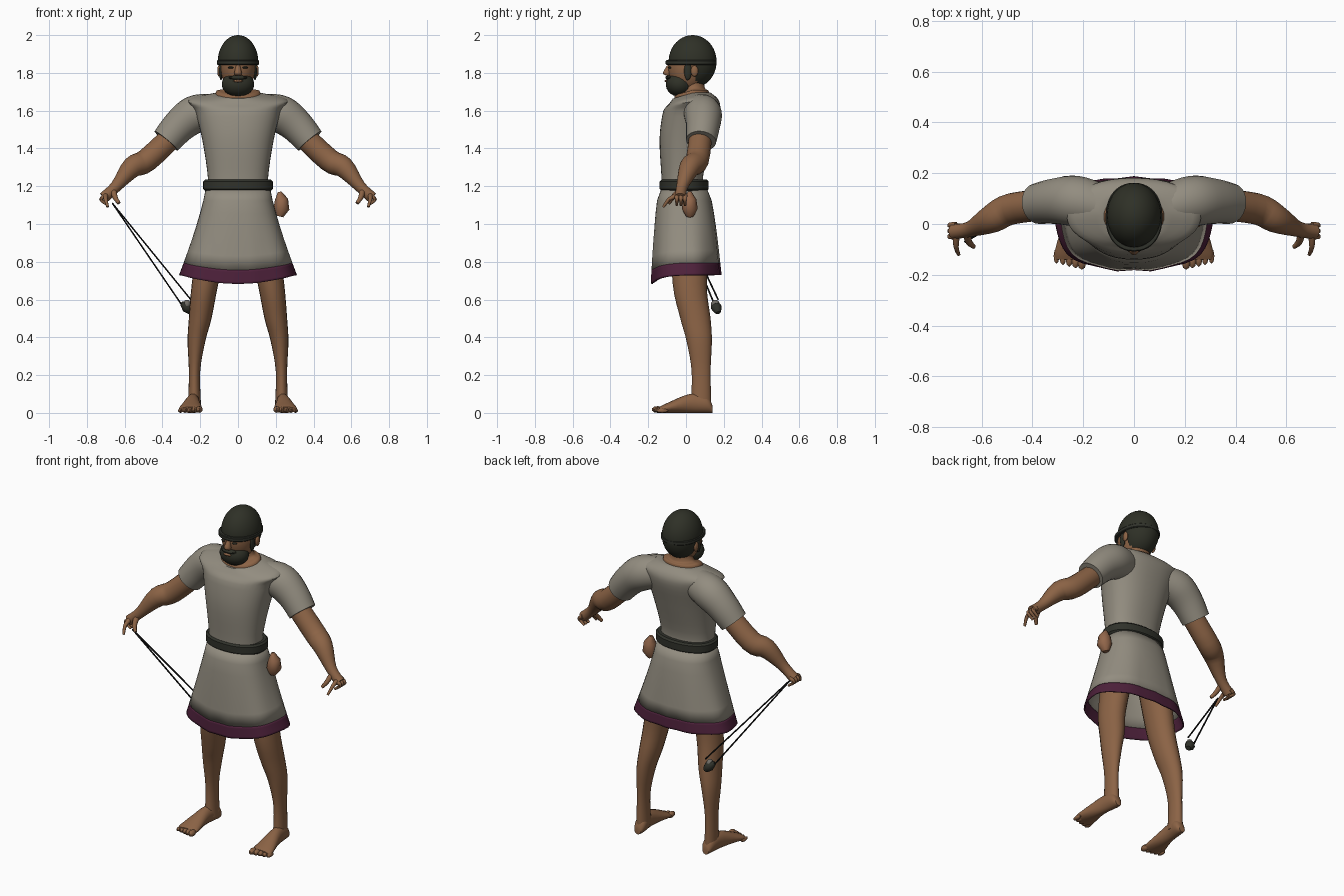
import bpy, bmesh, math
from mathutils import Vector, Matrix

cube = bpy.data.objects.get("Cube")
if cube:
    bpy.data.objects.remove(cube, do_unlink=True)

parts = []


def material(name, red, green, blue):
    mat = bpy.data.materials.new(name)
    mat.use_nodes = True
    colour = (red, green, blue, 1)
    mat.diffuse_color = colour
    mat.node_tree.nodes["Principled BSDF"].inputs["Base Color"].default_value = colour
    return mat


SKIN = material("skin", .26, .125, .06)
CLOTH = material("wool cloth", .29, .265, .215)
PURPLE = material("purple hem", .075, .015, .043)
HAIR = material("dark hair", .028, .03, .02)
LEATHER = material("dark leather", .03, .032, .024)
CORD = material("black cord", .01, .01, .01)
STONE = material("grey stone", .16, .15, .13)
BAG = material("bag leather", .29, .135, .07)


def finish(name, bm, mat, keep=None):
    """Turn a bmesh into an object, dropping faces whose centre fails the keep rule."""
    if keep:
        dropped = [face for face in bm.faces if not keep(face.calc_center_median())]
        bmesh.ops.delete(bm, geom=dropped, context='FACES')
    bmesh.ops.recalc_face_normals(bm, faces=bm.faces[:])
    mesh = bpy.data.meshes.new(name)
    bm.to_mesh(mesh)
    bm.free()
    mesh.materials.append(mat)
    obj = bpy.data.objects.new(name, mesh)
    bpy.context.collection.objects.link(obj)
    parts.append(obj)
    return obj


def resample(rings, steps):
    """Catmull-Rom interpolation between ring tuples."""
    padded = [rings[0], *rings, rings[-1]]
    result = []
    for before, start, end, after in zip(padded, padded[1:], padded[2:], padded[3:]):
        for step in range(steps):
            t = step / steps
            result.append([b + t / 2 * (c - a + t * (2 * a - 5 * b + 4 * c - d
                                                     + t * (3 * b - 3 * c + d - a)))
                           for a, b, c, d in zip(before, start, end, after)])
    return result + [rings[-1]]


def loft(name, rings, mat, axis=None, side=(0, 1, 0), sides=20, steps=4, mirror=1,
         power=2, caps=True, warp=None):
    """Skin of rings (x, y, z, radius along side, other radius)."""
    rings = resample(rings, steps)
    centres = [Vector(ring[:3]) for ring in rings]
    last = len(centres) - 1
    bm = bmesh.new()
    loops = []
    for i, ring in enumerate(rings):
        along = Vector(axis) if axis else centres[min(i + 1, last)] - centres[max(i - 1, 0)]
        along.normalize()
        u = Vector(side)
        u = (u - along * u.dot(along)).normalized()
        v = along.cross(u)
        loop = []
        for j in range(sides):
            angle = math.tau * j / sides
            c, s = [math.copysign(abs(w) ** (2 / power), w)
                    for w in (math.cos(angle), math.sin(angle))]
            point = centres[i] + u * c * ring[3] + v * s * ring[-1]
            if warp:
                point = warp(point)
            point.x *= mirror
            loop.append(bm.verts.new(point))
        loops.append(loop)
    for low, high in zip(loops, loops[1:]):
        for j in range(sides):
            bm.faces.new((low[j - 1], low[j], high[j], high[j - 1]))
    if caps:
        bm.faces.new(loops[0])
        bm.faces.new(loops[-1])
    return finish(name, bm, mat)


def stack(name, rings, mat, **options):
    """Level rings on the centre line, each (z, y, half width, half depth)."""
    return loft(name, [(0, y, z, width, depth) for z, y, width, depth in rings], mat,
                axis=(0, 0, 1), side=(1, 0, 0), sides=40, **options)


def band(name, z, y, width, depth, height, mat):
    """Flat strap around the body with softened edges."""
    strap = stack(name, [(z + end * height / 2, y, width, depth) for end in (-1, 1)], mat,
                  steps=1, power=2.2)
    bevel = strap.modifiers.new("soft edge", 'BEVEL')
    bevel.width = height / 6


def digit(name, points, radius, mirror):
    """Tapered finger through the points."""
    rings = [(*point, radius * (1 - i / 4)) for i, point in enumerate(points)]
    loft(name, rings, SKIN, side=(1, .3, 0), sides=8, mirror=mirror)


def blob(name, centre, radii, mat, segments=12, keep=None):
    bm = bmesh.new()
    bmesh.ops.create_uvsphere(bm, u_segments=segments, v_segments=segments // 2 + 1, radius=1,
                              matrix=Matrix.Translation(centre) @ Matrix.Diagonal((*radii, 1)))
    return finish(name, bm, mat, keep)


# Tunic body, with the neckline dipping at the front
def neckline(point):
    lift = min(1, max(0, (point.z - 1.6) * 11))
    point.z += .28 * lift * min(0, point.y - .04)
    return point


stack("tunic_body", [(1.17, -.01, .17, .12), (1.25, -.02, .16, .11), (1.45, 0, .19, .14),
                     (1.6, .03, .23, .15), (1.66, .04, .26, .13), (1.695, .03, .12, .1)],
      CLOTH, power=2.3, warp=neckline)
blob("chest_fold", (.01, -.09, 1.6), (.04, .014, .01), CLOTH)


# Flared skirt and hem, longer at the front with a wavy edge
def flare(t):
    return 1.19 - .46 * t, -.01 * (1 - t), .17 + .14 * t ** 1.2, .12 + .065 * math.sqrt(t)


def drape(point):
    t = max(0, (1.1 - point.z) * 2.5)
    wave = 1 + .02 * t * math.sin(9 * math.atan2(point.y, point.x))
    dip = max(0, -point.y * 5) * max(0, 1 - (point.x * 3) ** 2)
    return Vector((point.x * wave, point.y * wave, point.z - .055 * t * dip))


for name, top, bottom, mat in (("tunic_skirt", 0, .86, CLOTH), ("skirt_hem", .86, 1, PURPLE)):
    rings = [flare(top + (bottom - top) * i / 6) for i in range(7)]
    cloth = stack(name, rings, mat, steps=1, power=2.4, caps=False, warp=drape)
    cloth.modifiers.new("thickness", 'SOLIDIFY').thickness = .008

# Belt and hip bag
band("belt", 1.205, -.01, .185, .13, .06, LEATHER)
loft("hip_bag", [(.22, .02, 1.17, .01), (.23, .02, 1.13, .035), (.23, .02, 1.08, .042),
                 (.22, .02, 1.04, .02)], BAG, sides=8, steps=1)

# Neck, head, hair and beard
stack("neck", [(1.65, .03, .12, .09), (1.705, .03, .115, .09), (1.72, .04, .07, .06),
               (1.8, .03, .06, .06)], SKIN, warp=neckline)
blob("head", (0, .01, 1.83), (.092, .105, .135), SKIN, 32)
blob("hair", (0, .035, 1.86), (.107, .127, .14), HAIR, 40,
     keep=lambda c: c.z > 1.86 or c.y > .055)
band("headband", 1.855, .027, .112, .135, .024, LEATHER)
blob("beard", (0, -.035, 1.74), (.086, .072, .066), HAIR, 24)
blob("moustache", (0, -.09, 1.775), (.05, .02, .012), HAIR)
blob("lips", (0, -.104, 1.757), (.026, .01, .007), SKIN)
stack("nose", [(1.84, -.09, .01, .01), (1.8, -.1, .02, .022), (1.785, -.095, .014, .01)], SKIN)

for side, label in ((1, "left"), (-1, "right")):
    # Face sides
    blob(label + "_eye", (.037 * side, -.085, 1.828), (.016, .01, .006), HAIR)
    blob(label + "_ear", (.1 * side, .045, 1.81), (.01, .02, .03), SKIN)
    blob(label + "_sideburn", (.09 * side, .01, 1.81), (.01, .02, .05), HAIR)

    # Sleeve and arm
    loft(label + "_sleeve", [(.14, .07, 1.6, .09), (.23, .09, 1.58, .1), (.31, .09, 1.52, .09),
                             (.38, .08, 1.44, .08)], CLOTH, sides=24, mirror=side)
    loft(label + "_arm", [(.31, .08, 1.5, .06), (.48, .06, 1.34, .062), (.56, .02, 1.3, .056),
                          (.645, -.02, 1.2, .031), (.71, -.03, 1.14, .03)],
         SKIN, mirror=side)

    # Curled fingers, reaching forefinger and thumb
    for i in range(3):
        y = -.005 - .022 * i
        digit(f"{label}_finger_{i + 1}", [(.7, y, 1.15), (.725, y, 1.13), (.69, y, 1.1)],
              .014, side)
    digit(label + "_forefinger", [(.7, -.05, 1.15), (.7, -.09, 1.13), (.69, -.12, 1.09)],
          .014, side)
    digit(label + "_thumb", [(.66, -.03, 1.18), (.65, -.07, 1.14), (.63, -.09, 1.11)],
          .018, side)

    # Leg, deeper than it is wide
    shape = [(.12, .02, 1, .085), (.175, .02, .68, .07), (.2, .05, .5, .06),
             (.22, .07, .38, .047), (.23, .08, .22, .03), (.23, .08, .04, .034)]
    loft(label + "_leg", [(x, y, z, r, r + .02) for x, y, z, r in shape], SKIN,
         axis=(0, 0, 1), side=(1, 0, 0), mirror=side)

    # Foot resting on a flat sole, with toes
    shape = [(.23, .14, .02, .02), (.23, .11, .035, .045), (.24, .02, .037, .05),
             (.25, -.1, .06, .026), (.25, -.14, .06, .016)]
    loft(label + "_foot", [(x, y, high, wide, high) for x, y, wide, high in shape], SKIN,
         axis=(0, -1, 0), side=(1, 0, 0), mirror=side)
    for i in range(5):
        radius = .018 - .0015 * i
        blob(f"{label}_toe_{i + 1}", (side * (.205 + .025 * i), -.15 + .006 * i, radius),
             (radius, .032, radius), SKIN, 8)

# Sling hanging from the right hand
for i, end in enumerate([(-.3, .15, .575), (-.25, .17, .6)]):
    loft(f"sling_cord_{i + 1}", [(-.665, -.07, 1.11, .0045), (*end, .0045)], CORD,
         sides=6, steps=1)
loft("sling_pouch", [(-.3, .15, .58, .01), (-.27, .16, .56, .03), (-.25, .17, .53, .014)],
     LEATHER, sides=8, steps=2)
blob("sling_stone", (-.27, .155, .575), (.02, .024, .024), STONE, 8)

# Smooth shading with sharp creases kept
bpy.ops.object.select_all(action='DESELECT')
for obj in parts:
    obj.select_set(True)
bpy.context.view_layer.objects.active = parts[0]
bpy.ops.object.shade_smooth_by_angle(angle=math.radians(45))
